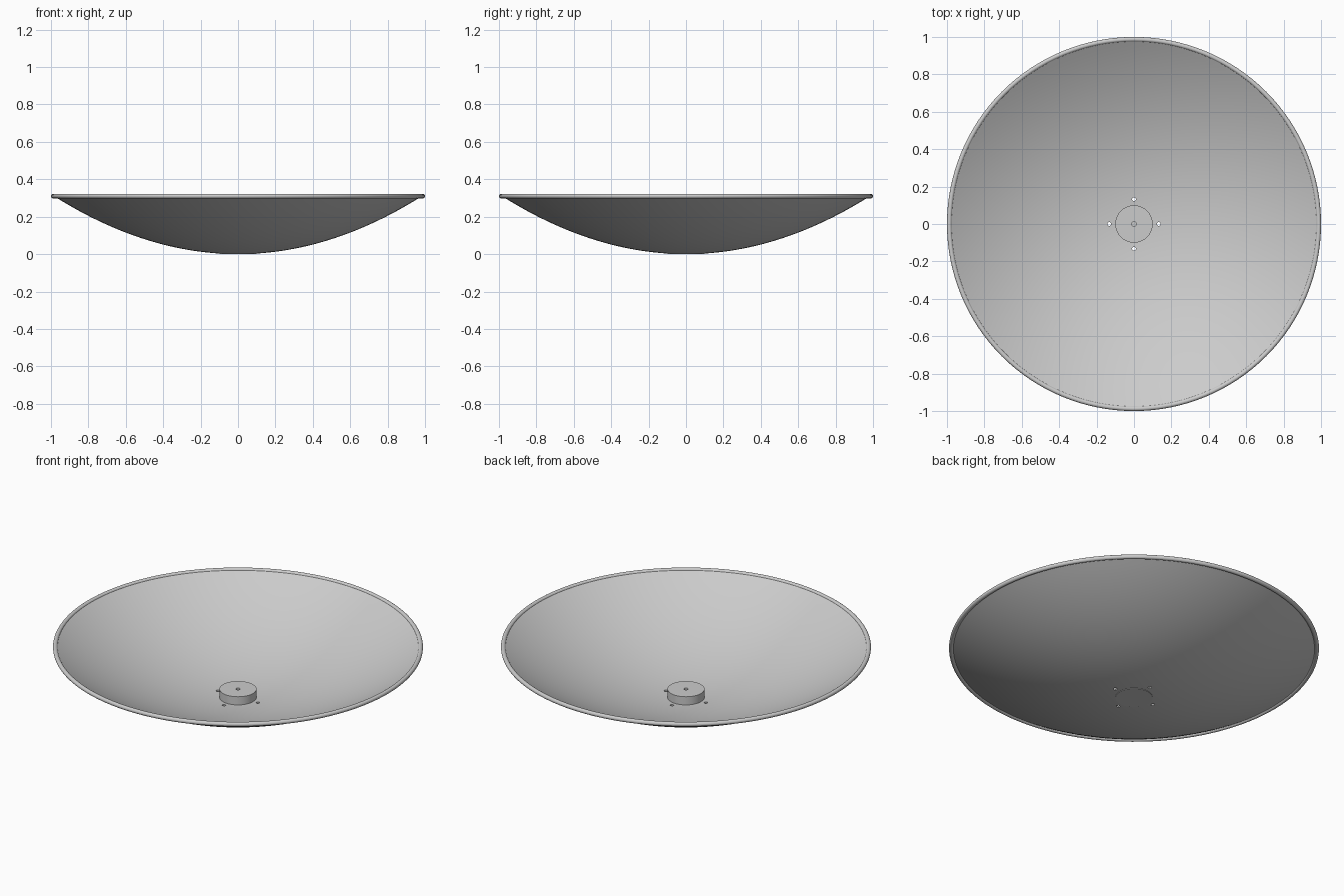
import bpy
import bmesh
from math import pi, sin, cos, radians
from mathutils import Vector

cube = bpy.data.objects.get("Cube")
if cube:
    bpy.data.objects.remove(cube, do_unlink=True)

CURVE = 0.32        # paraboloid: z = CURVE * r^2
THICK = 0.008
EDGE = 0.98
SEGMENTS = 128

grey = bpy.data.materials.new("light grey metal")
grey.use_nodes = True
colour = (0.6, 0.6, 0.6, 1)
grey.diffuse_color = colour
grey.node_tree.nodes["Principled BSDF"].inputs["Base Color"].default_value = colour


def lathe(name, profile):
    """Spin a closed (radius, height) profile about the z axis."""
    bm = bmesh.new()
    verts = [bm.verts.new((r, 0, z)) for r, z in profile]
    edges = [bm.edges.new((verts[i - 1], verts[i])) for i in range(len(verts))]
    bmesh.ops.spin(bm, geom=verts + edges, axis=(0, 0, 1), cent=(0, 0, 0),
                   angle=2 * pi, steps=SEGMENTS, use_merge=True)
    bmesh.ops.remove_doubles(bm, verts=bm.verts, dist=1e-5)
    bmesh.ops.dissolve_degenerate(bm, dist=1e-5, edges=bm.edges)
    bmesh.ops.recalc_face_normals(bm, faces=bm.faces)
    mesh = bpy.data.meshes.new(name)
    bm.to_mesh(mesh)
    bm.free()
    mesh.materials.append(grey)
    obj = bpy.data.objects.new(name, mesh)
    bpy.context.collection.objects.link(obj)
    return obj


def select(obj):
    bpy.ops.object.select_all(action="DESELECT")
    obj.select_set(True)
    bpy.context.view_layer.objects.active = obj


def drill(obj, x, y, z, radius, depth):
    """Cut a round vertical hole centred on a point."""
    bpy.ops.mesh.primitive_cylinder_add(vertices=16, radius=radius, depth=depth,
                                        location=(x, y, z))
    cutter = bpy.context.object
    cutter.hide_render = True
    select(obj)
    mod = obj.modifiers.new("hole", "BOOLEAN")
    mod.operation = "DIFFERENCE"
    mod.solver = "EXACT"
    mod.object = cutter
    bpy.ops.object.modifier_apply(modifier=mod.name)
    bpy.data.objects.remove(cutter, do_unlink=True)


# Thin parabolic bowl
radii = [EDGE * i / 32 for i in range(33)]
outside = [(r, CURVE * r * r) for r in radii]
inside = [(r, CURVE * r * r + THICK) for r in reversed(radii)]
bowl = lathe("dish_bowl", outside + inside)

# Rounded rim bead
BEAD = 0.0125
rim = lathe("dish_rim", [(1 - BEAD + BEAD * cos(a), 0.31 + BEAD * sin(a))
                         for a in (2 * pi * i / 16 for i in range(16))])

# Central hub
hub = lathe("centre_hub", [(0, 0), (0.1, 0), (0.1, 0.06), (0, 0.06)])

# Four mounting holes around the hub, and a blind socket in its top
for i in range(4):
    a = i * pi / 2
    drill(bowl, 0.132 * cos(a), 0.132 * sin(a), 0, 0.01, 0.1)
drill(hub, 0, 0, 0.06, 0.012, 0.06)

for obj in (bowl, rim, hub):
    select(obj)
    bpy.ops.object.shade_smooth_by_angle(angle=radians(30))
